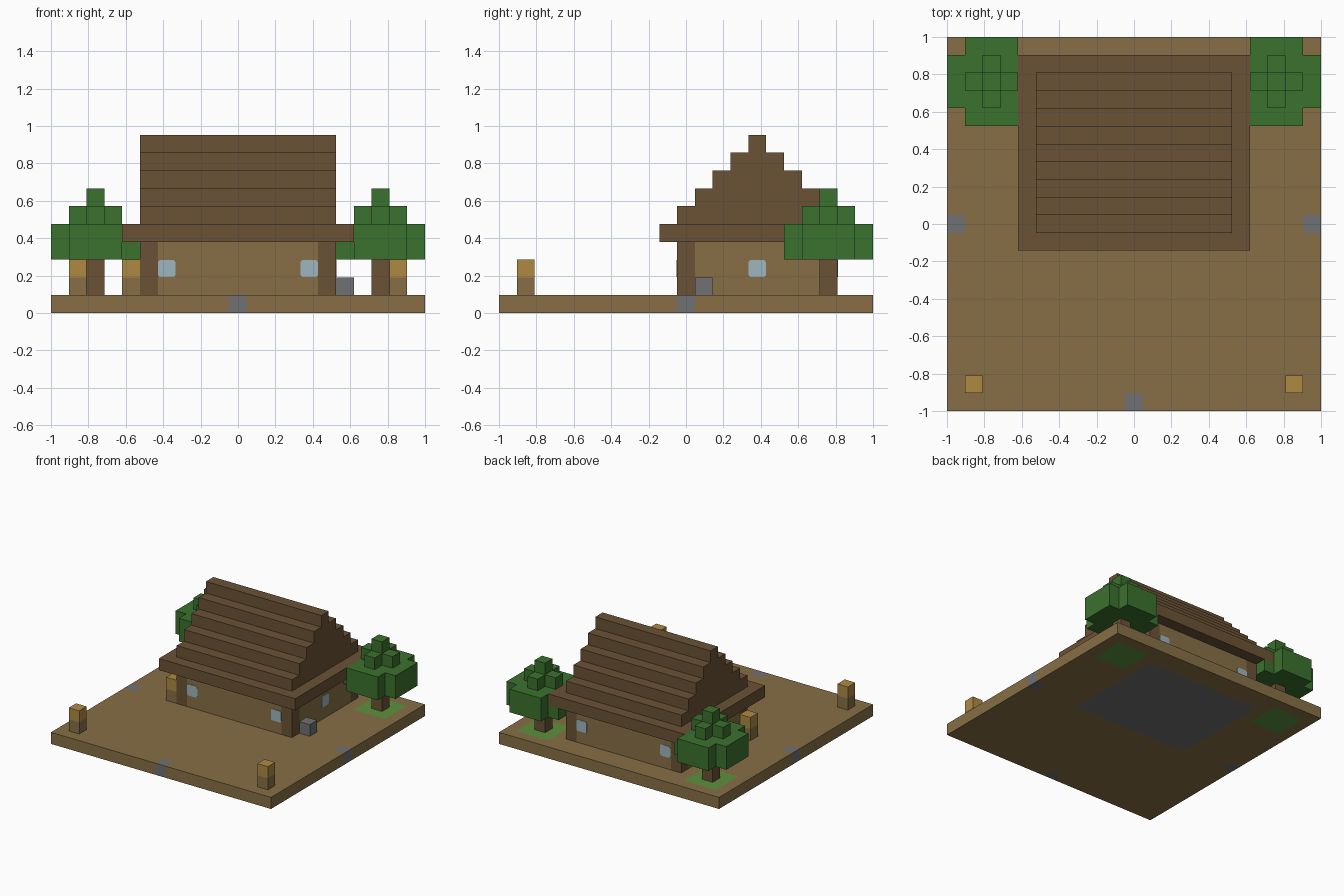
import bpy, bmesh
from math import sin, cos, pi
from mathutils import Vector

U = 2 / 21  # one block; all sizes below are in blocks

if "Cube" in bpy.data.objects:
    bpy.data.objects.remove(bpy.data.objects["Cube"])


def material(name, rgb):
    lin = [((c / 255 + 0.055) / 1.055) ** 2.4 for c in rgb] + [1]
    m = bpy.data.materials.new(name)
    m.use_nodes = True
    m.diffuse_color = lin
    bsdf = m.node_tree.nodes["Principled BSDF"]
    bsdf.inputs["Base Color"].default_value = lin
    bsdf.inputs["Roughness"].default_value = 0.9
    return m


PLANK = material("plank tan", (135, 111, 70))
LOG = material("log brown", (107, 82, 53))
LEAF = material("leaf green", (59, 113, 46))
GRASS = material("grass green", (92, 146, 61))
STONE = material("stone grey", (113, 113, 115))
GLASS = material("window blue", (157, 183, 191))
LAMP = material("lamp amber", (175, 138, 68))


def finish(name, bm, mats):
    bmesh.ops.recalc_face_normals(bm, faces=bm.faces)
    mesh = bpy.data.meshes.new(name)
    bm.to_mesh(mesh)
    bm.free()
    for m in mats:
        mesh.materials.append(m)
    ob = bpy.data.objects.new(name, mesh)
    bpy.context.collection.objects.link(ob)
    return ob


def prism(name, outline, lo, hi, mat, axis="z"):
    """Extrude an outline from lo to hi along an axis."""
    place = {"x": lambda a, b, h: (h, a, b),
             "y": lambda a, b, h: (a, h, b),
             "z": lambda a, b, h: (a, b, h)}[axis]
    bm = bmesh.new()
    face = bm.faces.new([bm.verts.new(Vector(place(a, b, lo)) * U)
                         for a, b in dict.fromkeys(outline)])
    new = bmesh.ops.extrude_face_region(bm, geom=[face])["geom"]
    shift = Vector(place(0, 0, hi - lo)) * U
    bmesh.ops.translate(bm, vec=shift,
                        verts=[v for v in new if isinstance(v, bmesh.types.BMVert)])
    if not face.is_valid or len(bm.faces) < len(bm.verts) // 2 + 2:
        bm.faces.new([v for v in bm.verts][:len(bm.verts) // 2])
    return finish(name, bm, [mat])


def box(name, x, y, z, mat):
    corners = [(x[0], y[0]), (x[1], y[0]), (x[1], y[1]), (x[0], y[1])]
    return prism(name, corners, z[0], z[1], mat)


def block(name, x, y, z, mat, height=1):
    return box(name, (x - .5, x + .5), (y - .5, y + .5), (z, z + height), mat)


# Ground slab, coloured block by block
def ground_colour(x, y):
    if abs(x) < 5.5 and -.5 < y < 8.5:
        return 1                                  # stone floor of the house
    if abs(abs(x) - 8) < 1.5 and abs(y - 8) < 1.5:
        return 2                                  # grass around the trees
    if (abs(x) > 9.5 and abs(y) < .5) or (y < -9.5 and abs(x) < .5):
        return 1                                  # edge stones
    return 0


bm = bmesh.new()
bmesh.ops.create_grid(bm, x_segments=21, y_segments=21, size=1)
new = bmesh.ops.extrude_face_region(bm, geom=bm.faces[:])["geom"]
bmesh.ops.translate(bm, vec=(0, 0, U),
                    verts=[v for v in new if isinstance(v, bmesh.types.BMVert)])
bmesh.ops.recalc_face_normals(bm, faces=bm.faces)
for f in bm.faces:
    c = (f.calc_center_median() - f.normal * U * .3) / U
    f.material_index = ground_colour(c.x, c.y)
finish("ground", bm, [PLANK, STONE, GRASS])

# Walls and corner posts
box("front_wall", (-4.5, 4.5), (-.5, .5), (1, 4), PLANK)
box("back_wall", (-4.5, 4.5), (7.5, 8.5), (1, 4), PLANK)
for s, side in ((-1, "right"), (1, "left")):
    box(side + "_wall", (s * 5 - .5, s * 5 + .5), (.5, 7.5), (1, 4), PLANK)
    for y, end in ((0, "front"), (8, "back")):
        block(f"{end}_{side}_post", s * 5, y, 1, LOG, 3)


# Windows: thin plates with rounded corners
def rounded_square(a, b, half=.49, r=.16):
    pts = []
    for q in range(4):
        mid = pi / 4 + q * pi / 2
        ca, cb = (half - r) * (1 if cos(mid) > 0 else -1), (half - r) * (1 if sin(mid) > 0 else -1)
        for t in (-pi / 4, 0, pi / 4):
            pts.append((a + ca + r * cos(mid + t), b + cb + r * sin(mid + t)))
    return pts


THIN = .04
for s, side in ((-1, "right"), (1, "left")):
    pane = rounded_square(s * 4, 2.5)
    prism(f"front_{side}_window", pane, -.5 - THIN, -.5, GLASS, "y")
    prism(f"back_{side}_window", pane, 8.5, 8.5 + THIN, GLASS, "y")
    prism(f"{side}_side_window", rounded_square(4, 2.5), s * 5.5, s * (5.5 + THIN), GLASS, "x")

# Roof: eaves slab and a stepped gable
box("roof_eaves", (-6.5, 6.5), (-1.5, 9.5), (4, 5), LOG)
steps = []
for n in range(5):
    half = 4.5 - n
    steps += [(half, 5 + n), (half, 6 + n)]
gable = [(4 + a, z) for a, z in steps] + [(4 - a, z) for a, z in reversed(steps)]
prism("roof_steps", gable, -5.5, 5.5, LOG, "x")


# Trees
def cross(s, inner, outer, arm):
    """Plus-shaped outline; inner is the reach toward the house."""
    pts = [(-inner, -arm), (-arm, -arm), (-arm, -outer), (arm, -outer),
           (arm, -arm), (outer, -arm), (outer, arm), (arm, arm),
           (arm, outer), (-arm, outer), (-arm, arm), (-inner, arm)]
    return [(s * (8 + a), 8 + b) for a, b in pts]


for s, side in ((-1, "right"), (1, "left")):
    block(side + "_tree_trunk", s * 8, 8, 1, LOG, 2)
    prism(side + "_tree_lower_leaves", cross(s, 2.5, 2.5, 1.5), 3, 4, LEAF)
    prism(side + "_tree_middle_leaves", cross(s, 1.5, 2.5, 1.5), 4, 5, LEAF)
    prism(side + "_tree_upper_leaves", cross(s, 1.5, 1.5, .5), 5, 6, LEAF)
    block(side + "_tree_tip", s * 8, 8, 6, LEAF)

# Lamp posts and the loose stone by the house
for name, x, y in (("front_right", -9, -9), ("front_left", 9, -9), ("house", -6, 0)):
    block(name + "_lamp_post", x, y, 1, PLANK)
    block(name + "_lamp", x, y, 2, LAMP)
block("loose_stone", 6, 1, 1, STONE)
